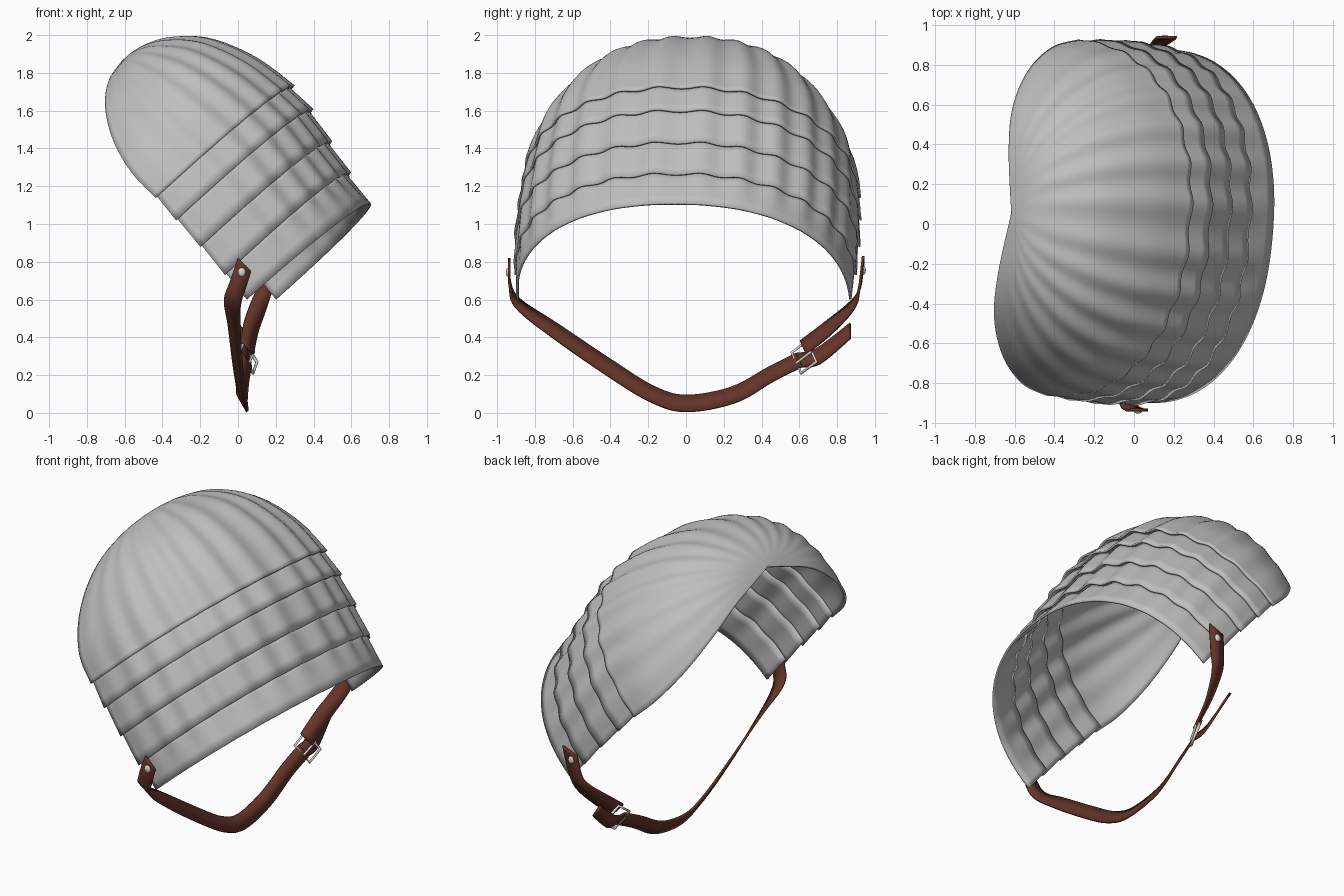
import bpy, bmesh, math
from mathutils import Vector, Matrix

if "Cube" in bpy.data.objects:
    bpy.data.objects.remove(bpy.data.objects["Cube"], do_unlink=True)


def material(name, color):
    m = bpy.data.materials.new(name)
    m.use_nodes = True
    m.diffuse_color = (*color, 1)
    m.node_tree.nodes["Principled BSDF"].inputs["Base Color"].default_value = (*color, 1)
    return m


STEEL = material("steel grey", (0.52, 0.52, 0.52))
LEATHER = material("brown leather", (0.13, 0.035, 0.022))
SILVER = material("pale buckle metal", (0.68, 0.68, 0.66))
TURN = Matrix.Rotation(math.radians(-5), 4, "Z")
SEGMENTS = 112


def finish(bm, name, mat, thickness=0.0, offset=-1):
    mesh = bpy.data.meshes.new(name)
    bm.to_mesh(mesh)
    bm.free()
    ob = bpy.data.objects.new(name, mesh)
    bpy.context.collection.objects.link(ob)
    mesh.materials.append(mat)
    if thickness:
        mod = ob.modifiers.new("thickness", "SOLIDIFY")
        mod.thickness = thickness
        mod.offset = offset
    bpy.ops.object.select_all(action="DESELECT")
    ob.select_set(True)
    bpy.context.view_layer.objects.active = ob
    bpy.ops.object.shade_smooth_by_angle(angle=math.radians(40))
    return ob


def spline(keys, steps):
    """Smooth interpolation through tuples of any length."""
    out = []
    for i in range(len(keys) - 1):
        a, b, c, d = (keys[min(max(i + k, 0), len(keys) - 1)] for k in (-1, 0, 1, 2))
        for s in range(steps):
            t = s / steps
            out.append(tuple(
                0.5 * (2 * q + (r - p) * t + (2 * p - 5 * q + 4 * r - w) * t * t
                       + (3 * q - p - 3 * r + w) * t ** 3)
                for p, q, r, w in zip(a, b, c, d)))
    out.append(keys[-1])
    return out


def loft(rows):
    bm = bmesh.new()
    grid = [[bm.verts.new(p) for p in row] for row in rows]
    for a, b in zip(grid, grid[1:]):
        for j in range(len(a) - 1):
            bm.faces.new((a[j], b[j], b[j + 1], a[j + 1]))
    bmesh.ops.remove_doubles(bm, verts=bm.verts, dist=0.0003)
    return bm


def arch(station, ripple, power=0.9):
    """Fluted arch from one rim, over the ridge, to the other rim."""
    rim_x, rim_z, top_x, top_z, width = station
    row = []
    for j in range(SEGMENTS + 1):
        phi = math.pi * j / SEGMENTS
        s, c = max(math.sin(phi), 0), math.cos(phi)
        k = 1 - ripple * s ** 0.5 * math.cos(28 * (phi - math.pi / 2))
        up = s ** power * k
        side = -math.copysign(abs(c) ** power, c) * width * k
        row.append(TURN @ Vector((rim_x + (top_x - rim_x) * up, side,
                                  rim_z + (top_z - rim_z) * up)))
    return row


# Stations hold rim x, rim z, ridge x, ridge z and half width
dome_keys = [
    (-0.62, 1.86, -0.62, 1.86, 0.0),
    (-0.66, 1.76, -0.52, 1.935, 0.31),
    (-0.66, 1.62, -0.37, 1.985, 0.53),
    (-0.60, 1.44, -0.16, 1.98, 0.72),
    (-0.49, 1.27, 0.08, 1.88, 0.85),
    (-0.36, 1.14, 0.285, 1.73, 0.90),
]
lame_edges = [
    dome_keys[-1],
    (-0.25, 1.02, 0.385, 1.605, 0.912),
    (-0.12, 0.88, 0.485, 1.435, 0.918),
    (0.01, 0.73, 0.585, 1.27, 0.91),
    (0.125, 0.60, 0.70, 1.11, 0.89),
]

# Shoulder dome
stations = spline(dome_keys, 6)
rows = [arch(st, 0.013 * min(1, i / 10), 0.86 + 0.04 * i / (len(stations) - 1))
        for i, st in enumerate(stations)]
finish(loft(rows), "shoulder_dome", STEEL, 0.012)

# Overlapping lames, each tucked under the one above
for n, (a, b) in enumerate(zip(lame_edges, lame_edges[1:])):
    rows = []
    for i in range(5):
        t = -0.2 + 1.2 * i / 4
        rx, rz, tx, tz, w = (p + (q - p) * t for p, q in zip(a, b))
        tuck = 0.965 + 0.035 * i / 4
        rx, rz = rx + 0.008 * (1 - i / 4), rz + 0.008 * (1 - i / 4)
        fade = 1 - i / 4 if n == 3 else 1
        rows.append(arch((rx, rz, rx + (tx - rx) * tuck, rz + (tz - rz) * tuck,
                          w * (0.982 + 0.018 * i / 4)), 0.013 * fade))
    finish(loft(rows), f"lame_{n + 1}", STEEL, 0.012)


def ribbon(name, keys):
    """Strap through stations of centre and half-width vector."""
    rows = []
    for k in spline(keys, 6):
        c, w = Vector(k[:3]), Vector(k[3:])
        rows.append([c - w, c + w])
    return finish(loft(rows), name, LEATHER, 0.014, 0)


# Chin strap with its buckled end and loose tail
ribbon("long_strap", [
    (0.035, -0.935, 0.785, 0.035, 0, -0.035),
    (0.0, -0.932, 0.68, 0.045, 0, -0.012),
    (-0.03, -0.89, 0.58, 0.042, -0.01, -0.02),
    (-0.02, -0.70, 0.44, 0.03, -0.02, -0.03),
    (0.0, -0.40, 0.235, 0.025, -0.02, -0.035),
    (0.02, -0.18, 0.10, 0.025, -0.01, -0.04),
    (0.025, 0.0, 0.05, 0.025, 0, -0.043),
    (0.02, 0.25, 0.095, 0.025, 0.012, -0.04),
    (0.03, 0.45, 0.205, 0.025, 0.015, -0.035),
    (0.045, 0.60, 0.28, 0.025, 0.015, -0.035),
])
ribbon("buckle_strap", [
    (0.05, 0.62, 0.345, 0.03, 0.015, -0.035),
    (0.07, 0.76, 0.455, 0.035, 0.015, -0.03),
    (0.11, 0.88, 0.57, 0.042, 0.01, -0.015),
    (0.14, 0.918, 0.66, 0.046, 0, 0.005),
    (0.165, 0.938, 0.81, 0.05, 0, 0.02),
])
ribbon("strap_tail", [
    (0.045, 0.60, 0.28, 0.025, 0.015, -0.035),
    (0.04, 0.70, 0.30, 0.025, 0.012, -0.038),
    (0.025, 0.87, 0.435, 0.025, 0.0, -0.04),
])


def rod(name, points, radius, closed):
    curve = bpy.data.curves.new(name, "CURVE")
    curve.dimensions = "3D"
    curve.bevel_depth = radius
    curve.bevel_resolution = 1
    line = curve.splines.new("POLY")
    line.points.add(len(points) - 1)
    for p, co in zip(line.points, points):
        p.co = (*co, 1)
    line.use_cyclic_u = closed
    ob = bpy.data.objects.new(name, curve)
    bpy.context.collection.objects.link(ob)
    curve.materials.append(SILVER)


# Buckle frame and prong
centre = Vector((0.055, 0.625, 0.295))
along = Vector((0.01, 0.04, 0.03))
across = Vector((0.035, 0.025, -0.055))
rod("buckle_frame", [centre + along * a + across * b
                     for a, b in ((-1, -1), (1, -1), (1, 1), (-1, 1))], 0.009, True)
rod("buckle_prong", [centre + along * 1.0 + Vector((0.02, 0, 0)),
                     centre - along * 1.1 + Vector((0.015, 0, 0))], 0.007, False)

# Strap rivets
for name, spot in (("right_rivet", (0.02, -0.942, 0.745)), ("left_rivet", (0.155, 0.94, 0.755))):
    bm = bmesh.new()
    bmesh.ops.create_uvsphere(
        bm, u_segments=12, v_segments=8, radius=0.02,
        matrix=Matrix.Translation(spot) @ Matrix.Diagonal((1, 0.6, 1.2, 1)))
    finish(bm, name, SILVER)
